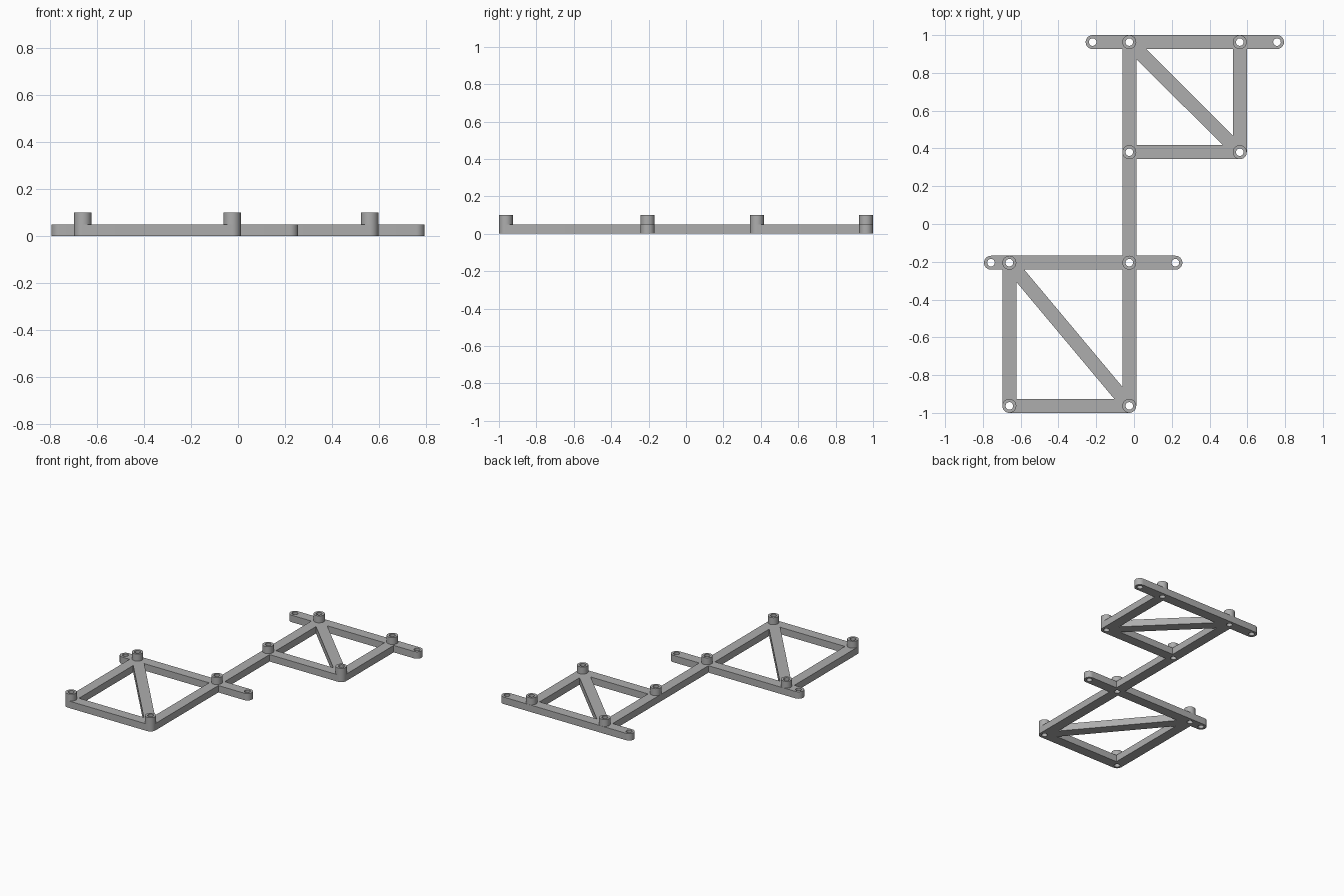
import bpy, bmesh, math
from mathutils import Vector

cube = bpy.data.objects.get("Cube")
if cube:
    bpy.data.objects.remove(cube, do_unlink=True)

R, HOLE, BAR_H, POST_H, SEG = 0.037, 0.02, 0.05, 0.1, 32

grey = bpy.data.materials.new("grey plastic")
grey.use_nodes = True
grey.diffuse_color = (0.42, 0.42, 0.42, 1)
grey.node_tree.nodes["Principled BSDF"].inputs["Base Color"].default_value = grey.diffuse_color


def make_object(name, bm):
    bmesh.ops.recalc_face_normals(bm, faces=bm.faces)
    mesh = bpy.data.meshes.new(name)
    bm.to_mesh(mesh)
    bm.free()
    mesh.materials.append(grey)
    obj = bpy.data.objects.new(name, mesh)
    bpy.context.collection.objects.link(obj)
    return obj


def arc(centre, radius, start, sweep, steps):
    return [Vector((centre[0] + radius * math.cos(start + sweep * i / steps),
                    centre[1] + radius * math.sin(start + sweep * i / steps)))
            for i in range(steps + 1)]


def prism(name, outline, z0, z1):
    bm = bmesh.new()
    face = bm.faces.new([bm.verts.new((p.x, p.y, z0)) for p in outline])
    grown = bmesh.ops.extrude_face_region(bm, geom=[face])["geom"]
    bmesh.ops.translate(bm, vec=(0, 0, z1 - z0),
                        verts=[v for v in grown if isinstance(v, bmesh.types.BMVert)])
    # the source face is kept by the extrusion as the lower cap
    return make_object(name, bm)


def bar(name, a, b, rounded=True):
    a, b = Vector(a), Vector(b)
    angle = math.atan2(b.y - a.y, b.x - a.x)
    steps = SEG // 2 if rounded else 1
    outline = arc(b, R, angle - math.pi / 2, math.pi, steps)
    outline += arc(a, R, angle + math.pi / 2, math.pi, steps)
    return prism(name, outline, 0, BAR_H)


def combine(target, helper, operation):
    mod = target.modifiers.new(operation.lower(), "BOOLEAN")
    mod.operation, mod.solver, mod.object = operation, "EXACT", helper
    bpy.context.view_layer.objects.active = target
    bpy.ops.object.modifier_apply(modifier=mod.name)
    bpy.data.objects.remove(helper, do_unlink=True)


def smooth(obj):
    bpy.ops.object.select_all(action="DESELECT")
    obj.select_set(True)
    bpy.context.view_layer.objects.active = obj
    bpy.ops.object.shade_smooth_by_angle(angle=math.radians(30))


# Node positions
X_LEFT, X_MID, X_RIGHT = -0.66, -0.025, 0.56
Y_BACK, Y_UPPER, Y_LOWER, Y_FRONT = 0.963, 0.38, -0.205, -0.963
posts = [(X_MID, Y_BACK), (X_RIGHT, Y_BACK), (X_MID, Y_UPPER), (X_RIGHT, Y_UPPER),
         (X_LEFT, Y_LOWER), (X_MID, Y_LOWER), (X_LEFT, Y_FRONT), (X_MID, Y_FRONT)]
tips = [(-0.219, Y_BACK), (0.757, Y_BACK), (-0.757, Y_LOWER), (0.219, Y_LOWER)]

# Flat frame: spine, cross bars, sides and diagonal braces
frame = bar("frame", (X_MID, Y_FRONT), (X_MID, Y_BACK))
members = [(tips[0], tips[1], True), (tips[2], tips[3], True),
           ((X_MID, Y_UPPER), (X_RIGHT, Y_UPPER), True),
           ((X_RIGHT, Y_UPPER), (X_RIGHT, Y_BACK), True),
           ((X_LEFT, Y_FRONT), (X_MID, Y_FRONT), True),
           ((X_LEFT, Y_FRONT), (X_LEFT, Y_LOWER), True),
           ((X_MID, Y_BACK), (X_RIGHT, Y_UPPER), False),
           ((X_LEFT, Y_LOWER), (X_MID, Y_FRONT), False)]
for a, b, rounded in members:
    combine(frame, bar("member", a, b, rounded), "UNION")

# Screw holes through every node and bar tip
for p in posts + tips:
    outline = arc(p, HOLE, 0, math.tau, SEG)[:-1]
    combine(frame, prism("hole_cutter", outline, -0.05, POST_H), "DIFFERENCE")
smooth(frame)

# Hollow standoffs rising from the frame
for i, p in enumerate(posts):
    bm = bmesh.new()
    rings = [[bm.verts.new((q.x, q.y, z)) for q in arc(p, r, 0, math.tau, SEG)[:-1]]
             for r, z in ((R, BAR_H), (R, POST_H), (HOLE, POST_H), (HOLE, BAR_H))]
    for lower, upper in zip(rings, rings[1:]):
        for k in range(SEG):
            n = (k + 1) % SEG
            bm.faces.new((lower[k], lower[n], upper[n], upper[k]))
    smooth(make_object(f"standoff_{i + 1}", bm))
